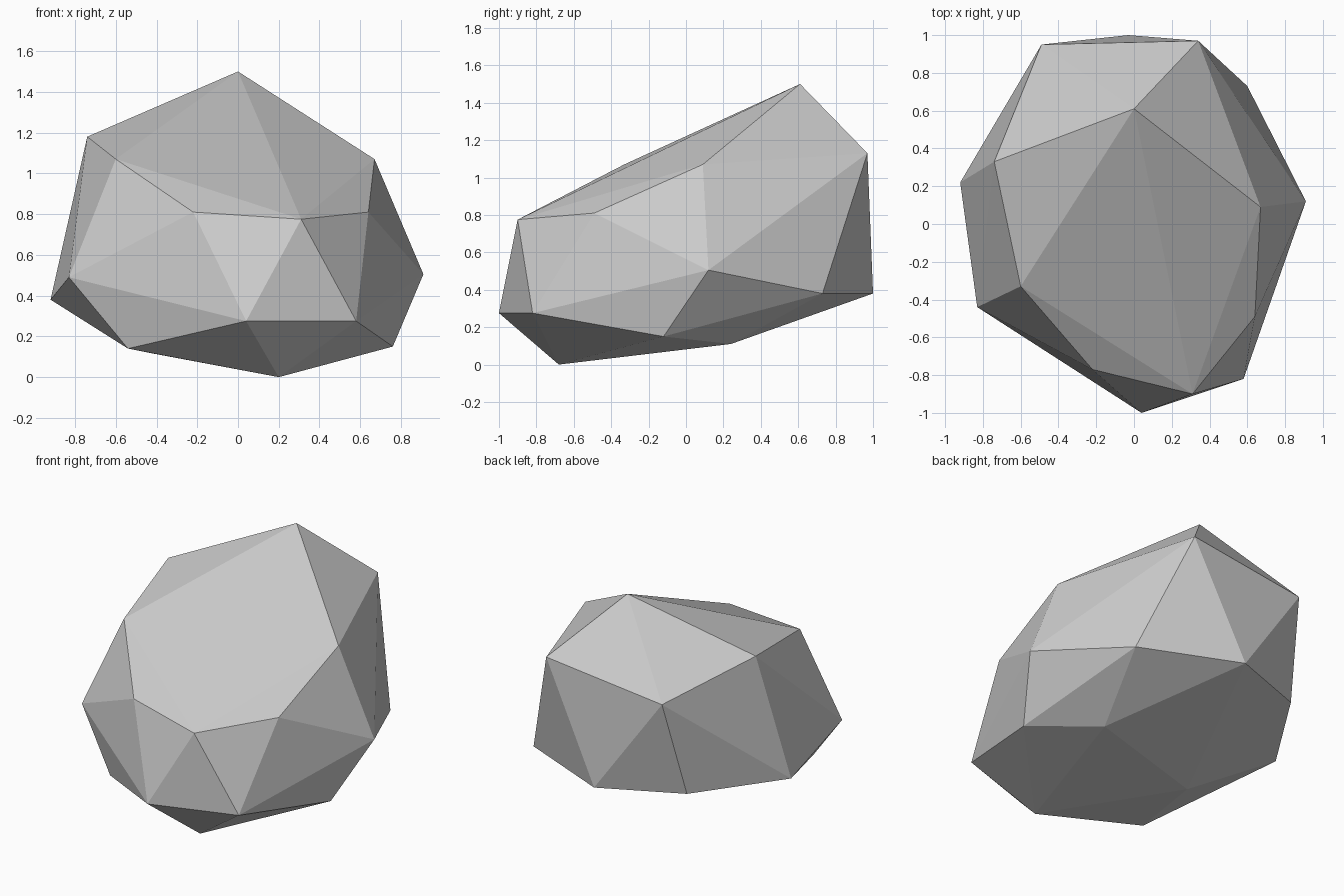
import bpy
import bmesh

# Remove the default cube only
default_cube = bpy.data.objects.get("Cube")
if default_cube:
    bpy.data.objects.remove(default_cube, do_unlink=True)


def make_material(name, colour):
    material = bpy.data.materials.new(name)
    material.use_nodes = True
    material.diffuse_color = colour
    shader = next(n for n in material.node_tree.nodes if n.type == "BSDF_PRINCIPLED")
    shader.inputs["Base Color"].default_value = colour
    return material


def make_hull(name, corners, material):
    """Wrap a set of corner points in a flat-shaded convex shell."""
    bm = bmesh.new()
    for corner in corners:
        bm.verts.new(corner)
    hull = bmesh.ops.convex_hull(bm, input=bm.verts[:])
    # Drop any corner that ended up inside the shell
    unused = {g for g in hull["geom_interior"] + hull["geom_unused"]
              if isinstance(g, bmesh.types.BMVert)}
    bmesh.ops.delete(bm, geom=list(unused), context="VERTS")
    bmesh.ops.recalc_face_normals(bm, faces=bm.faces[:])
    for face in bm.faces:
        face.smooth = False
    mesh = bpy.data.meshes.new(name)
    bm.to_mesh(mesh)
    bm.free()
    mesh.materials.append(material)
    rock = bpy.data.objects.new(name, mesh)
    bpy.context.collection.objects.link(rock)
    return rock


# Sloping crown, from the peak round to the front lip
crown = [
    (0, .61, 1.5), (.34, .97, 1.13), (-.49, .95, 1.03), (-.74, .33, 1.18),
    (-.6, -.33, 1.07), (.67, .09, 1.07), (.64, -.49, .81),
    (.31, -.9, .775), (-.22, -.77, .81),
]

# Widest ring around the middle
girdle = [
    (.91, .12, .505), (.6, .73, .38), (-.03, 1, .38), (-.56, .79, .4),
    (-.92, .22, .38), (-.83, -.44, .49), (.04, -1, .275), (.58, -.82, .275),
]

# Shallow underside, resting on its lowest corner
underside = [
    (.2, -.68, 0), (.76, -.12, .15), (.43, .24, .11),
    (-.44, -.03, .12), (-.54, -.56, .14),
]

stone_grey = make_material("stone grey", (.6, .6, .6, 1))
make_hull("rock", crown + girdle + underside, stone_grey)
